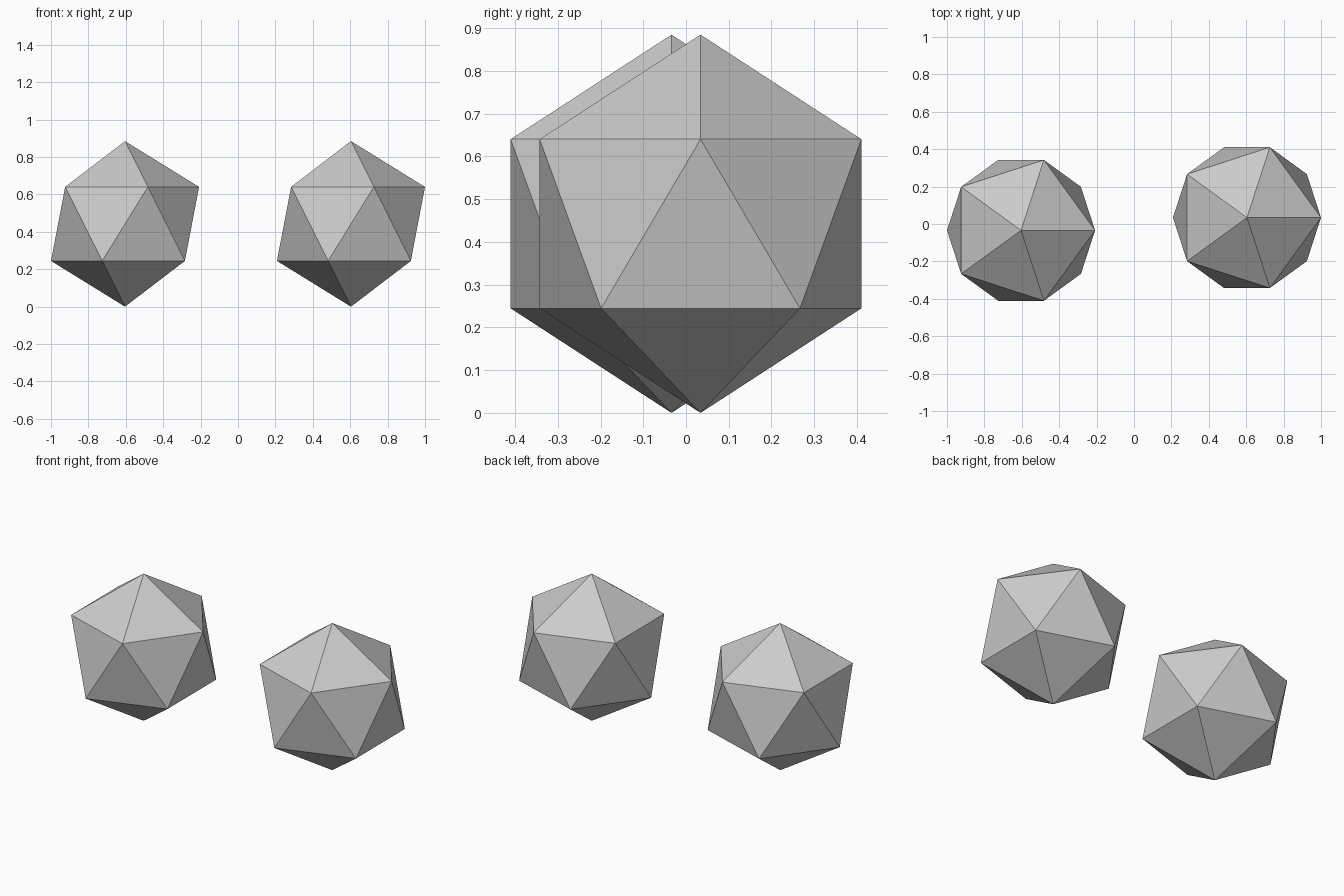
import bpy

# Remove the default cube
cube = bpy.data.objects.get("Cube")
if cube:
    bpy.data.objects.remove(cube, do_unlink=True)

# Single plain grey
GREY = (0.6, 0.6, 0.6, 1.0)
grey = bpy.data.materials.new("light_grey")
grey.use_nodes = True
grey.diffuse_color = GREY
grey.node_tree.nodes["Principled BSDF"].inputs["Base Color"].default_value = GREY

RADIUS = 0.4425


def add_icosahedron(name, x, y):
    """Flat-faced twenty-sided solid standing on its lowest corner."""
    bpy.ops.mesh.primitive_ico_sphere_add(
        subdivisions=1, radius=RADIUS, location=(x, y, RADIUS))
    solid = bpy.context.object
    solid.name = name
    solid.data.name = name
    solid.data.materials.append(grey)
    bpy.ops.object.shade_flat()
    return solid


# Two matching solids, placed diagonally about the centre
for name, side in (("left_icosahedron", 1), ("right_icosahedron", -1)):
    add_icosahedron(name, side * 0.604, side * 0.034)
